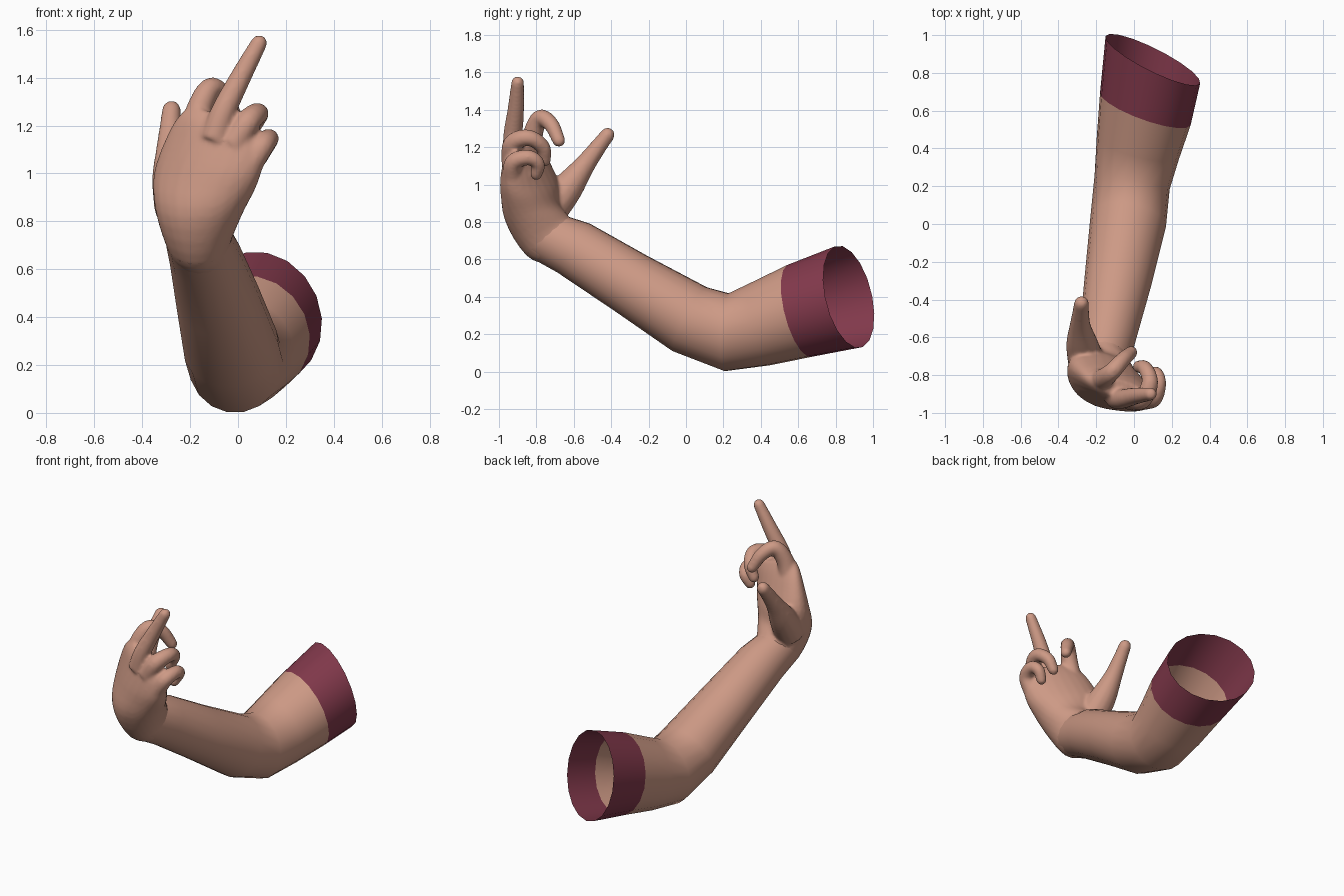
import bpy, bmesh, math
from mathutils import Vector

cube = bpy.data.objects.get("Cube")
if cube:
    bpy.data.objects.remove(cube)


def material(name, rgb):
    m = bpy.data.materials.new(name)
    m.use_nodes = True
    m.diffuse_color = (*rgb, 1)
    m.node_tree.nodes["Principled BSDF"].inputs["Base Color"].default_value = (*rgb, 1)
    return m


skin = material("skin", (0.61, 0.32, 0.235))
maroon = material("maroon_cloth", (0.22, 0.04, 0.07))


def spline(points, steps):
    """Catmull-Rom through tuples of any length."""
    pts = [Vector(p) for p in points]
    pts = [2 * pts[0] - pts[1]] + pts + [2 * pts[-1] - pts[-2]]
    out = []
    for a, b, c, d in zip(pts, pts[1:], pts[2:], pts[3:]):
        for i in range(steps):
            t = i / steps
            out.append(0.5 * (2 * b + (c - a) * t + (2 * a - 5 * b + 4 * c - d) * t * t
                              + (3 * b - a - 3 * c + d) * t ** 3))
    return out + [pts[-2]]


def loft(bm, rings, sides, capped):
    """Each ring: centre, normal, width direction, half width, half depth."""
    loops = []
    for centre, normal, across, ru, rv in rings:
        n = Vector(normal).normalized()
        u = Vector(across)
        u = (u - n * u.dot(n)).normalized()
        v = n.cross(u)
        loops.append([bm.verts.new(Vector(centre) + u * ru * math.cos(a) + v * rv * math.sin(a))
                      for a in (math.tau * i / sides for i in range(sides))])
    for lo, hi in zip(loops, loops[1:]):
        for i in range(sides):
            j = (i + 1) % sides
            bm.faces.new((lo[i], lo[j], hi[j], hi[i]))
    if capped:
        bm.faces.new(loops[0][::-1])
        bm.faces.new(loops[-1])


def finger(bm, points, across):
    """Round-tipped tube along points of x, y, z, radius."""
    path = spline(points, 5)
    rings = []
    for i, p in enumerate(path):
        tangent = path[min(i + 1, len(path) - 1)].xyz - path[max(i - 1, 0)].xyz
        rings.append((p.xyz, tangent, across, p.w, p.w))
    tip, r = path[-1], path[-1].w
    tangent.normalize()
    for deg in (25, 50, 70, 85):
        a = math.radians(deg)
        s = r * math.cos(a)
        rings.append((tip.xyz + tangent * r * math.sin(a), tangent, across, s, s))
    loft(bm, rings, 14, True)


def finish(name, bm, mat):
    mesh = bpy.data.meshes.new(name)
    bm.to_mesh(mesh)
    bm.free()
    mesh.materials.append(mat)
    mesh.shade_smooth()
    ob = bpy.data.objects.new(name, mesh)
    bpy.context.collection.objects.link(ob)
    return ob


# Sleeve cuff and arm, from the open end to the wrist
side = (1, -0.4, 0)
straight = (1, -0.12, 0)
cuff_end = ((0.10, 0.87, 0.40), (-0.44, -0.87, -0.21), side, 0.28, 0.28)
cuff_seam = ((0.06, 0.61, 0.325), (-0.33, -0.91, -0.23), side, 0.255, 0.255)
wrist = ((-0.165, -0.74, 0.725), (-0.05, -0.66, 0.75), straight, 0.138, 0.155)
arm = [
    cuff_seam,
    ((0.02, 0.40, 0.255), (-0.25, -0.95, -0.2), side, 0.225, 0.228),
    ((-0.01, 0.22, 0.21), (-0.18, -1, 0.05), straight, 0.202, 0.21),
    ((-0.03, 0.02, 0.28), (-0.15, -0.88, 0.46), straight, 0.202, 0.195),
    ((-0.085, -0.30, 0.475), (-0.15, -0.85, 0.5), straight, 0.178, 0.172),
    ((-0.14, -0.60, 0.66), (-0.1, -0.83, 0.55), straight, 0.15, 0.158),
    wrist,
]
for name, rings, mat in (("sleeve_cuff", [cuff_end, cuff_seam], maroon), ("arm", arm, skin)):
    bm = bmesh.new()
    loft(bm, rings, 18, False)
    finish(name, bm, mat)

# Palm
bm = bmesh.new()
diagonal = (0.87, -0.45, -0.08)
palm = [
    ((-0.145, -0.66, 0.68), (-0.08, -0.78, 0.6), straight, 0.13, 0.14),
    wrist,
    ((-0.16, -0.82, 0.85), (-0.02, -0.25, 1), (1, -0.35, 0), 0.19, 0.15),
    ((-0.135, -0.835, 0.98), (0.1, -0.05, 1), diagonal, 0.235, 0.13),
    ((-0.095, -0.86, 1.10), (0.25, 0, 1), (0.87, -0.38, -0.2), 0.225, 0.10),
    ((-0.07, -0.875, 1.18), (0.35, 0, 1), (0.87, -0.3, -0.35), 0.195, 0.075),
    ((-0.055, -0.88, 1.23), (0.4, 0, 1), (0.87, -0.25, -0.4), 0.15, 0.045),
]
flat = [(*c, *n, *u, a, b) for c, n, u, a, b in palm]
loft(bm, [(p[0:3], p[3:6], p[6:9], p[9], p[10]) for p in spline(flat, 4)], 24, True)

# Thumb and fingers
thumb = [(-0.25, -0.74, 0.85, 0.10), (-0.275, -0.635, 0.98, 0.085), (-0.285, -0.545, 1.10, 0.058),
         (-0.282, -0.47, 1.20, 0.045), (-0.278, -0.42, 1.265, 0.04)]
index = [(-0.19, -0.82, 1.14, 0.06), (-0.165, -0.82, 1.26, 0.055), (-0.115, -0.78, 1.355, 0.047),
         (-0.06, -0.72, 1.32, 0.042), (-0.015, -0.68, 1.235, 0.035)]
middle = [(-0.10, -0.92, 1.14, 0.06), (-0.06, -0.925, 1.26, 0.053), (0.01, -0.91, 1.40, 0.045),
          (0.088, -0.90, 1.545, 0.035)]
ring = [(-0.02, -0.93, 1.12, 0.06), (0.045, -0.925, 1.22, 0.052), (0.085, -0.84, 1.25, 0.045),
        (0.06, -0.765, 1.20, 0.04), (0.025, -0.755, 1.13, 0.034)]
pinky = [(0.05, -0.93, 1.04, 0.055), (0.105, -0.92, 1.12, 0.048), (0.13, -0.84, 1.145, 0.042),
         (0.115, -0.79, 1.11, 0.037), (0.085, -0.80, 1.055, 0.033)]
finger(bm, thumb, (1, 0, 0))
finger(bm, middle, (0, 1, 0))
for path in (index, ring, pinky):
    finger(bm, path, (0.7, -0.7, 0.1))
hand = finish("hand", bm, skin)

# Fuse the hand into one soft skin
fuse = hand.modifiers.new("fuse", 'REMESH')
fuse.mode = 'VOXEL'
fuse.voxel_size = 0.01
fuse.use_smooth_shade = True
soften = hand.modifiers.new("soften", 'SMOOTH')
soften.factor = 0.5
soften.iterations = 8
